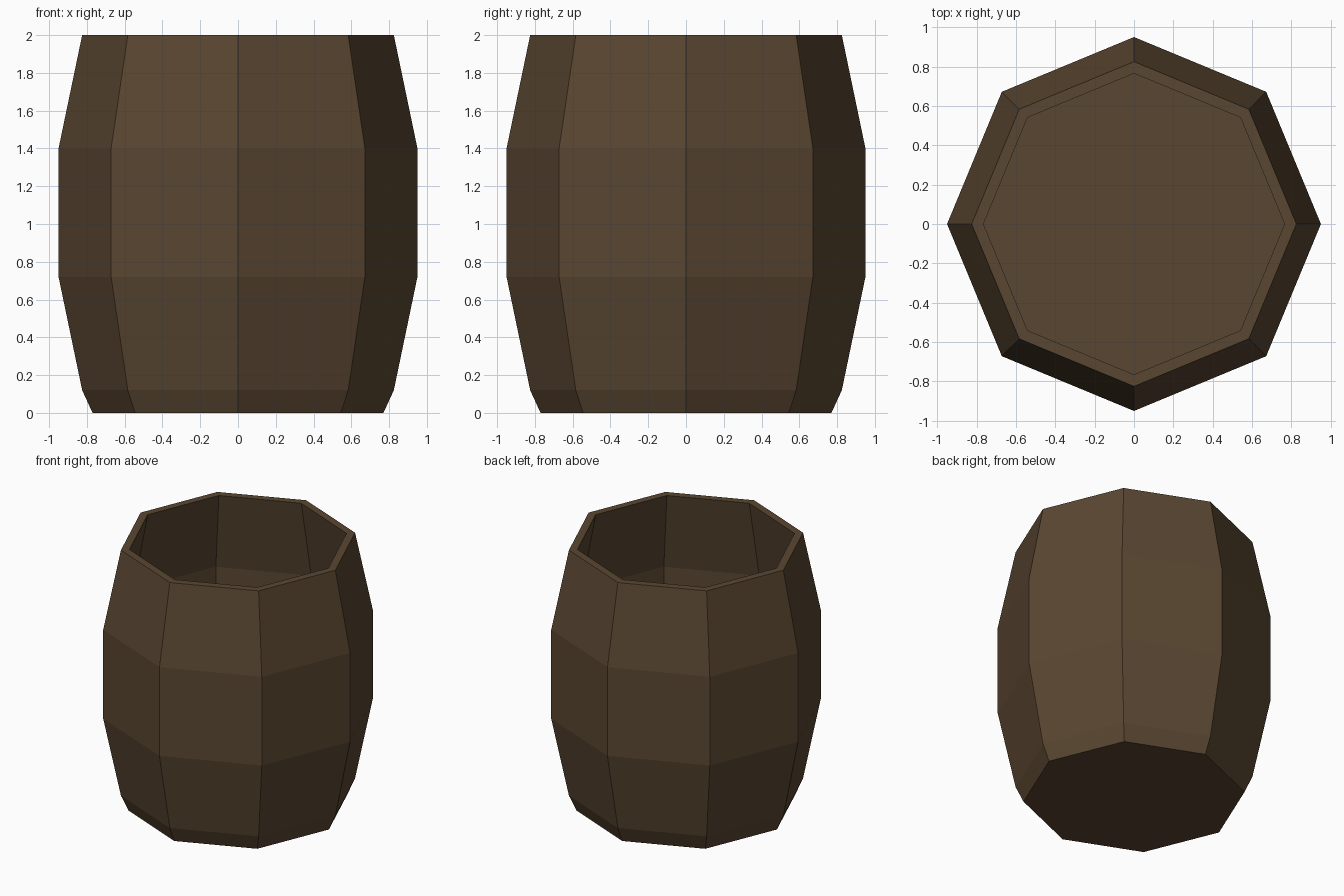
import bpy, bmesh, math

if "Cube" in bpy.data.objects:
    bpy.data.objects.remove(bpy.data.objects["Cube"])

SIDES = 8
# Closed-off profile (radius, height): outside bottom to rim, then down the inside
PROFILE = [(0.77, 0.0), (0.825, 0.12), (0.95, 0.72), (0.95, 1.40), (0.825, 2.0),
           (0.765, 2.0), (0.885, 1.40), (0.885, 0.72), (0.765, 0.12)]

wood = bpy.data.materials.new("dark brown wood")
wood.diffuse_color = (0.102, 0.062, 0.031, 1.0)
wood.use_nodes = True
wood.node_tree.nodes["Principled BSDF"].inputs["Base Color"].default_value = wood.diffuse_color

# Barrel: eight-sided lathe of the profile, capped underneath and at the inner floor
bm = bmesh.new()
rings = []
for r, z in PROFILE:
    rings.append([bm.verts.new((r * math.cos(2 * math.pi * i / SIDES),
                                r * math.sin(2 * math.pi * i / SIDES), z))
                  for i in range(SIDES)])
for a, b in zip(rings, rings[1:]):
    for i in range(SIDES):
        j = (i + 1) % SIDES
        bm.faces.new((a[i], a[j], b[j], b[i]))
bm.faces.new(rings[0][::-1])   # underside
bm.faces.new(rings[-1])        # inner floor
bmesh.ops.recalc_face_normals(bm, faces=bm.faces[:])

mesh = bpy.data.meshes.new("open_barrel")
bm.to_mesh(mesh)
bm.free()
mesh.materials.append(wood)
barrel = bpy.data.objects.new("open_barrel", mesh)
bpy.context.collection.objects.link(barrel)
